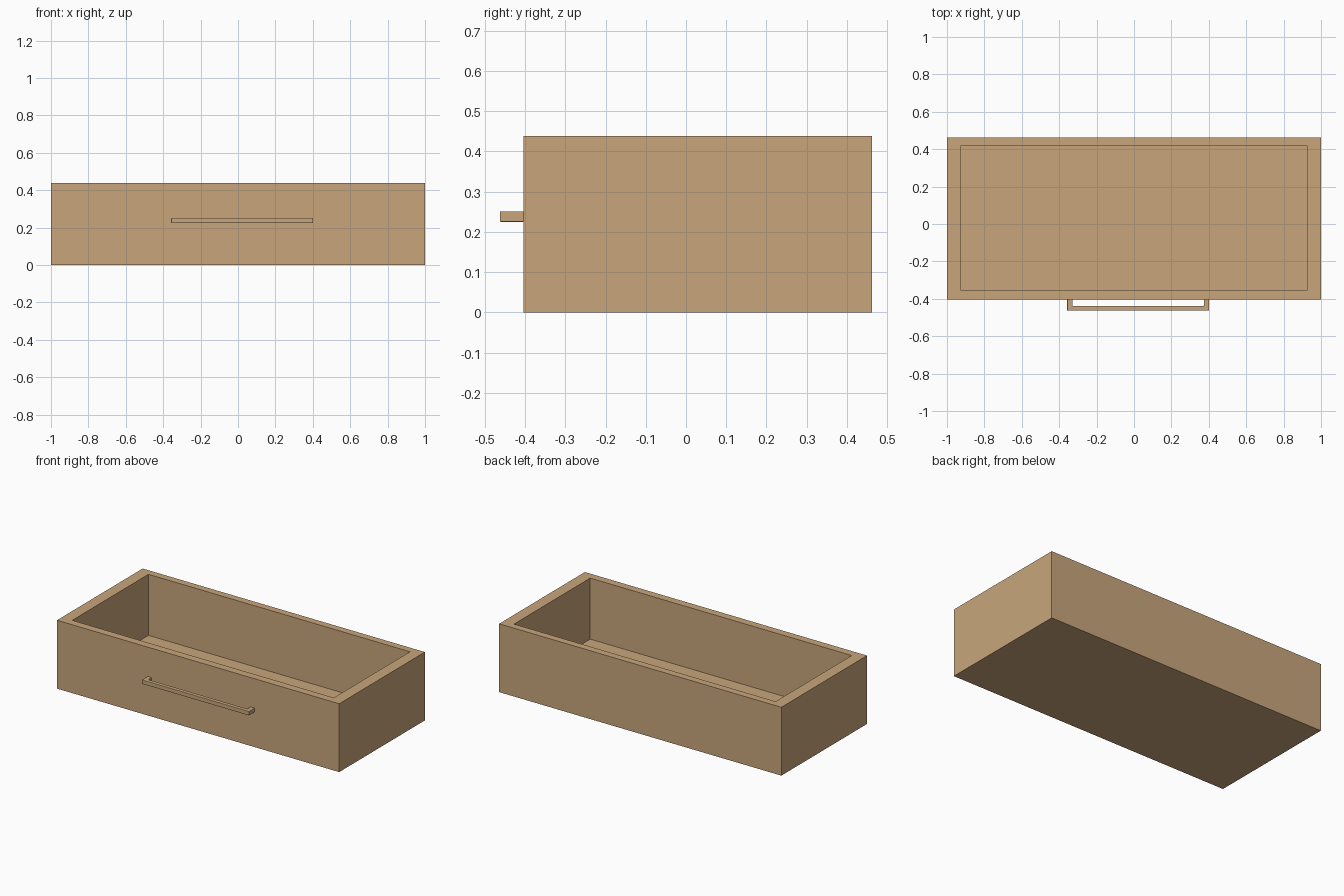
import bpy, bmesh
from mathutils import Vector

if "Cube" in bpy.data.objects:
    bpy.data.objects.remove(bpy.data.objects["Cube"])

wood = bpy.data.materials.new("wood")
wood.diffuse_color = (0.58, 0.38, 0.2, 1)
wood.use_nodes = True
wood.node_tree.nodes["Principled BSDF"].inputs["Base Color"].default_value = wood.diffuse_color


def add_object(name, bm):
    bmesh.ops.recalc_face_normals(bm, faces=bm.faces[:])
    mesh = bpy.data.meshes.new(name)
    bm.to_mesh(mesh)
    bm.free()
    mesh.materials.append(wood)
    obj = bpy.data.objects.new(name, mesh)
    bpy.context.collection.objects.link(obj)
    return obj


def rect(x0, x1, y0, y1, z):
    return [Vector(p) for p in ((x0, y0, z), (x1, y0, z), (x1, y1, z), (x0, y1, z))]


# Drawer box: outer wall, rim and inner wall as nested rings, capped by bottom and floor
bm = bmesh.new()
outer = (-1, 1, -0.404, 0.463)
inner = (-0.927, 0.927, -0.354, 0.417)
rings = [[bm.verts.new(p) for p in rect(*size, z)]
         for size, z in ((outer, 0), (outer, 0.438), (inner, 0.438), (inner, 0.047))]
for a, b in zip(rings, rings[1:]):
    for i in range(4):
        j = (i + 1) % 4
        bm.faces.new((a[i], a[j], b[j], b[i]))
bm.faces.new(rings[0][::-1])
bm.faces.new(rings[-1])
add_object("drawer_box", bm)

# Pull handle: U-shaped outline extruded upward, with slightly eased edges
bm = bmesh.new()
x0, x1, front, wall, t = -0.357, 0.402, -0.463, -0.403, 0.029
bar_back = front + 0.025
outline = [(x0, wall), (x0, front), (x1, front), (x1, wall),
           (x1 - t, wall), (x1 - t, bar_back), (x0 + t, bar_back), (x0 + t, wall)]
face = bm.faces.new([bm.verts.new((x, y, 0.225)) for x, y in outline])
up = bmesh.ops.extrude_face_region(bm, geom=[face])
bmesh.ops.translate(bm, vec=(0, 0, 0.026),
                    verts=[g for g in up["geom"] if isinstance(g, bmesh.types.BMVert)])
handle = add_object("pull_handle", bm)
bevel = handle.modifiers.new("eased_edges", 'BEVEL')
bevel.width = 0.002
bevel.segments = 2
